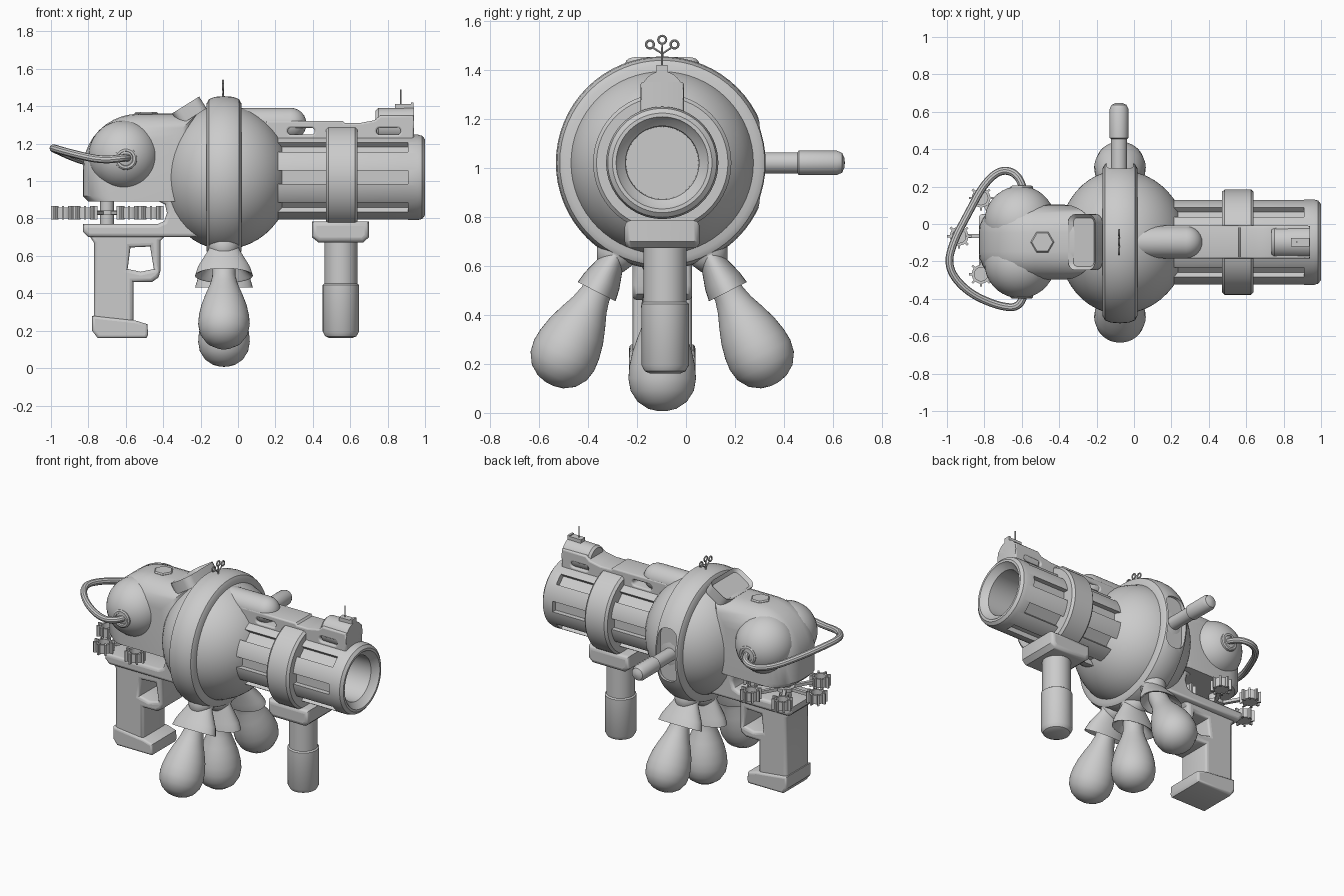
import bpy, bmesh
from math import pi, sin, cos, radians
from mathutils import Vector, Matrix

if "Cube" in bpy.data.objects:
    bpy.data.objects.remove(bpy.data.objects["Cube"])

CY, CZ = -0.097, 1.02            # main axis of the device
AX = (0, CY, CZ)


def add(name, bm):
    bmesh.ops.remove_doubles(bm, verts=bm.verts, dist=1e-5)
    bmesh.ops.recalc_face_normals(bm, faces=bm.faces)
    me = bpy.data.meshes.new(name)
    bm.to_mesh(me)
    bm.free()
    ob = bpy.data.objects.new(name, me)
    bpy.context.collection.objects.link(ob)
    return ob


def skin(name, rings):
    """Closed surface through a list of equal-length point rings, capped."""
    bm = bmesh.new()
    vs = [[bm.verts.new(p) for p in r] for r in rings]
    n = len(vs[0])
    for a, b in zip(vs, vs[1:]):
        for i in range(n):
            bm.faces.new((a[i], a[(i + 1) % n], b[(i + 1) % n], b[i]))
    bm.faces.new(vs[0])
    bm.faces.new(vs[-1])
    return add(name, bm)


def lathe(name, prof, origin=AX, axis=(1, 0, 0), seg=48, su=1, sv=1):
    """Turn (distance, radius) points about an axis; su/sv squash the section."""
    a = Vector(axis).normalized()
    u = Vector((1, 0, 0)) if abs(a.x) < 0.5 else Vector((0, 1, 0))
    v, o = a.cross(u), Vector(origin)
    return skin(name, [[o + a * d + u * (max(r, 1e-4) * su * cos(2 * pi * i / seg))
                        + v * (max(r, 1e-4) * sv * sin(2 * pi * i / seg))
                        for i in range(seg)] for d, r in prof])


def to_mesh(ob):
    """Bake curves and modifiers into a plain mesh object."""
    bpy.context.view_layer.update()
    ev = ob.evaluated_get(bpy.context.evaluated_depsgraph_get())
    me = bpy.data.meshes.new_from_object(ev)
    new = bpy.data.objects.new("part", me)
    new.matrix_world = ob.matrix_world.copy()
    name = ob.name
    bpy.data.objects.remove(ob)
    new.name = name
    bpy.context.collection.objects.link(new)
    return new


def plate(name, loops, half, bevel, y=CY):
    """Extrude x-z outlines (later ones are holes) along y with rounded rims."""
    cu = bpy.data.curves.new(name, 'CURVE')
    cu.dimensions, cu.fill_mode = '2D', 'BOTH'
    cu.extrude, cu.bevel_depth, cu.offset, cu.bevel_resolution = half - bevel, bevel, -bevel, 2
    for pts in loops:
        s = cu.splines.new('POLY')
        s.points.add(len(pts) - 1)
        for p, (x, z) in zip(s.points, pts):
            p.co = (x, z, 0, 1)
        s.use_cyclic_u = True
    ob = bpy.data.objects.new(name, cu)
    ob.rotation_euler = (pi / 2, 0, 0)
    ob.location.y = y
    bpy.context.collection.objects.link(ob)
    return to_mesh(ob)


def tube(name, pts, r, kind='NURBS', cyclic=False):
    cu = bpy.data.curves.new(name, 'CURVE')
    cu.dimensions, cu.bevel_depth, cu.bevel_resolution, cu.use_fill_caps = '3D', r, 3, True
    s = cu.splines.new(kind)
    s.points.add(len(pts) - 1)
    for p, c in zip(s.points, pts):
        p.co = (*c, 1)
    s.use_cyclic_u = cyclic
    if kind == 'NURBS':
        s.order_u, s.use_endpoint_u = 3, True
    ob = bpy.data.objects.new(name, cu)
    bpy.context.collection.objects.link(ob)
    return to_mesh(ob)


def box(bm, size, mat):
    return bmesh.ops.create_cube(bm, size=1, matrix=mat @ Matrix.Diagonal((*size, 1)))['verts']


def cut(ob, bm):
    c = add("cutter", bm)
    c.hide_render = True
    m = ob.modifiers.new("cut", 'BOOLEAN')
    m.operation, m.solver, m.object = 'DIFFERENCE', 'EXACT', c
    to_mesh(ob)
    bpy.data.objects.remove(c)


# Main globe and its belt, with a side slot for the handle
globe = []
for i in range(25):
    t = pi * i / 24
    globe.append((-0.075 - cos(t) * (0.33 if t < pi / 2 else 0.36), 0.385 * sin(t)))
lathe("globe", globe, seg=64)
belt = lathe("belt", [(-0.165, 0.3), (-0.168, 0.395), (-0.155, 0.418), (-0.125, 0.43), (-0.075, 0.434),
                      (-0.025, 0.43), (0.005, 0.418), (0.018, 0.395), (0.015, 0.3)], seg=64)
slot = bmesh.new()
vs = box(slot, (0.14, 0.3, 0.36), Matrix.Translation((-0.075, 0.43, CZ)))
ends = [e for e in slot.edges if abs(e.verts[0].co.y - e.verts[1].co.y) > 0.1]
bmesh.ops.bevel(slot, geom=ends, offset=0.06, segments=5, profile=0.5, affect='EDGES')
cut(belt, slot)
lathe("side_handle", [(0.2, 0.043), (0.455, 0.043), (0.46, 0.05), (0.615, 0.05), (0.637, 0.04), (0.646, 0.02),
                      (0.648, 0)], (-0.08, 0, CZ), (0, 1, 0), 32)

# Barrel with eight grooves and a deep bore
barrel = lathe("barrel", [(0.15, 0), (0.15, 0.229), (0.96, 0.229), (0.985, 0.222), (1.0, 0.203), (1.0, 0.188),
                          (0.985, 0.178), (0.96, 0.15), (0.6, 0.147), (0.6, 0)], seg=64)
grooves = bmesh.new()
for k in range(8):
    box(grooves, (0.81, 0.072, 0.08), Matrix.Translation(AX) @ Matrix.Rotation(k * pi / 4, 4, 'X')
        @ Matrix.Translation((0.505, 0, 0.233)))
cut(barrel, grooves)
lathe("barrel_band", [(0.47, 0.21), (0.47, 0.268), (0.485, 0.282), (0.625, 0.282), (0.64, 0.268), (0.64, 0.21)], seg=64)

# Foregrip
plate("foregrip_block", [[(0.395, 0.785), (0.395, 0.70), (0.43, 0.672), (0.67, 0.672), (0.70, 0.70), (0.70, 0.785)]],
      0.153, 0.025)
lathe("foregrip", [(0.16, 0), (0.16, 0.06), (0.17, 0.083), (0.195, 0.097), (0.445, 0.097), (0.452, 0.088),
                   (0.70, 0.088)], (0.55, -0.085, 0), (0, 0, 1), 40)


# Top rail with two slots, capsule and front sight
def pill(x0, x1, z0, z1):
    r, zc = (z1 - z0) / 2, (z0 + z1) / 2
    return ([(x1 - r + r * cos(a * pi / 6), zc + r * sin(a * pi / 6)) for a in range(-3, 4)]
            + [(x0 + r + r * cos(a * pi / 6), zc + r * sin(a * pi / 6)) for a in range(3, 10)])


plate("top_rail", [[(0.15, 1.215), (0.94, 1.215), (0.94, 1.35), (0.76, 1.35), (0.73, 1.325), (0.65, 1.31), (0.57, 1.31),
                    (0.56, 1.322), (0.15, 1.322)],
                   pill(0.265, 0.41, 1.248, 1.285), pill(0.74, 0.87, 1.248, 1.285)], 0.088, 0.01)
lathe("rail_hump", [(0.735, 0), (0.735, 0.075), (0.75, 0.088), (0.94, 0.092), (0.94, 0)], (0, CY, 1.302), seg=32, su=0.95)
lathe("rail_capsule", [(-0.05, 0.086), (0.28, 0.086)] + [(0.28 + 0.086 * sin(t * pi / 12), 0.086 * cos(t * pi / 12))
                                                        for t in range(1, 7)], (0, CY, 1.306), seg=32)
bm = bmesh.new()
box(bm, (0.09, 0.045, 0.03), Matrix.Translation((0.885, CY, 1.398)))
box(bm, (0.015, 0.045, 0.03), Matrix.Translation((0.932, CY, 1.405)))
add("front_sight", bm)
lathe("sight_pin", [(1.38, 0.004), (1.49, 0.004)], (0.87, CY, 0), (0, 0, 1), 8)

# Rounded rear body between the two side lobes
outline = [(-0.22, 0.89), (-0.8, 0.89), (-0.83, 0.92)]
outline += [(-0.53 - 0.3 * cos(a), 1.06 + 0.3 * sin(a)) for a in [pi * i / 20 for i in range(11)]] + [(-0.22, 1.36)]
side = [(0.05 + 0.15 * sin(i * pi / 12), 0.15 * (1 - cos(i * pi / 12))) for i in range(7)]
layers = [(-h, o) for h, o in reversed(side)] + side
skin("rear_body", [[(-0.525 + (x + 0.525) * (1 - o / 0.305), CY + h, 1.1 + (z - 1.1) * (1 - o / 0.26 * (z > 1.1)))
                    for x, z in outline] for h, o in layers])
for s, n in ((1, "back"), (-1, "front")):
    lathe(n + "_lobe", [(-0.19 * cos(pi * i / 18), 0.19 * sin(pi * i / 18)) for i in range(19)],
          (-0.61, CY + s * 0.11, 1.135), (0, s, 0))
    lathe(n + "_hose_socket", [(0.26, 0.062), (0.296, 0.06), (0.302, 0.052), (0.302, 0.04), (0.285, 0.034), (0.285, 0)],
          (-0.6, CY, 1.12), (0, s, 0), 32)
tube("hose", [(-0.585, -0.36, 1.125), (-0.6, -0.45, 1.125), (-0.73, -0.44, 1.11), (-0.9, -0.36, 1.15),
              (-1.0, -0.23, 1.18), (-0.965, -0.09, 1.165), (-0.89, 0.05, 1.13), (-0.8, 0.22, 1.10), (-0.7, 0.30, 1.10),
              (-0.6, 0.25, 1.12), (-0.585, 0.15, 1.125)], 0.021)
lathe("hex_nut", [(1.32, 0.063), (1.362, 0.063), (1.37, 0.056)], (-0.49, CY, 0), (0, 0, 1), 6)

# Tilted viewfinder with a recessed window
bm = bmesh.new()
box(bm, (0.17, 0.30, 0.075), Matrix())
bmesh.ops.bevel(bm, geom=[e for e in bm.edges if abs(e.verts[0].co.z - e.verts[1].co.z) > 0.05],
                offset=0.045, segments=4, profile=0.5, affect='EDGES')
top = [f for f in bm.faces if f.normal.z > 0.9]
bmesh.ops.inset_region(bm, faces=top, thickness=0.02)
bmesh.ops.translate(bm, verts=top[0].verts, vec=(0, 0, -0.02))
bm.transform(Matrix.Translation((-0.26, CY, 1.375)) @ Matrix.Rotation(radians(-32), 4, 'Y'))
add("viewfinder", bm)

# Lower frame and pistol grip with finger opening
plate("lower_frame", [[(-0.80, 0.70), (-0.83, 0.73), (-0.83, 0.77), (-0.43, 0.77), (-0.395, 0.785), (-0.38, 0.83),
                       (-0.39, 0.875), (-0.43, 0.895), (-0.45, 0.95), (-0.2, 0.95), (-0.17, 0.70)]], 0.15, 0.02)
plate("grip", [[(-0.80, 0.715), (-0.77, 0.67), (-0.77, 0.29), (-0.78, 0.21), (-0.76, 0.185), (-0.56, 0.185),
                (-0.56, 0.46), (-0.46, 0.46), (-0.425, 0.485), (-0.415, 0.52), (-0.415, 0.68), (-0.38, 0.715)],
               [(-0.575, 0.645), (-0.47, 0.65), (-0.45, 0.53), (-0.52, 0.515), (-0.59, 0.53)]], 0.122, 0.02)
plate("grip_foot", [[(-0.78, 0.28), (-0.78, 0.20), (-0.75, 0.16), (-0.49, 0.16), (-0.48, 0.18), (-0.485, 0.235),
                     (-0.55, 0.255)]], 0.135, 0.015)

# Rotor of six toothed cups on a post
RX, RY = -0.70, -0.065
lathe("rotor_post", [(0.75, 0.037), (0.92, 0.037)], (RX, RY, 0), (0, 0, 1), 24)
lathe("rotor_hub", [(0.818, 0.06), (0.842, 0.06)], (RX, RY, 0), (0, 0, 1), 24)
for k in range(6):
    c, s = cos(k * pi / 3), sin(k * pi / 3)
    p = (RX + 0.235 * c, RY + 0.235 * s, 0.83)
    lathe(f"rotor_cup_{k}", [(-0.03, 0.036), (-0.03, 0.05), (0.03, 0.05), (0.03, 0.036), (-0.03, 0.036)], p, (0, 0, 1), 24)
    bm = bmesh.new()
    for j in range(8):
        box(bm, (0.024, 0.012, 0.072), Matrix.Translation(p) @ Matrix.Rotation(j * pi / 4, 4, 'Z')
            @ Matrix.Translation((0.054, 0, 0)))
    box(bm, (0.16, 0.022, 0.02), Matrix.Translation((RX + 0.12 * c, RY + 0.12 * s, 0.83))
        @ Matrix.Rotation(k * pi / 3, 4, 'Z'))
    add(f"rotor_teeth_{k}", bm)

# Three bulbs in flared sockets hanging from the belt
for n, deg in (("left", -27), ("middle", 0), ("right", 27)):
    o, d = (-0.075, CY, CZ), (0, sin(radians(deg)), -cos(radians(deg)))
    lathe(n + "_bulb_stub", [(0.33, 0.085), (0.43, 0.08), (0.47, 0.06), (0.49, 0.03)], o, d, 32)
    lathe(n + "_bulb_socket", [(0.40, 0.075), (0.44, 0.085), (0.54, 0.14), (0.59, 0.155), (0.585, 0.14), (0.5, 0.06)],
          o, d, 32, sv=0.56)
    lathe(n + "_bulb", [(0.48, 0.06), (0.60, 0.063), (0.65, 0.076), (0.71, 0.10), (0.77, 0.121), (0.83, 0.134),
                        (0.88, 0.138), (0.93, 0.129), (0.975, 0.1), (1.003, 0.058), (1.012, 0.02), (1.013, 0)], o, d)

# Tiny three-ringed ornament on the crown
for n, dy, z in (("a", -0.05, 1.503), ("b", 0, 1.522), ("c", 0.05, 1.503)):
    tube("crown_ring_" + n, [(-0.08, CY + dy + 0.016 * cos(i * pi / 8), z + 0.016 * sin(i * pi / 8))
                             for i in range(16)], 0.005, 'POLY', True)
    tube("crown_stalk_" + n, [(-0.08, CY, 1.465), (-0.08, CY + dy * 0.7, z - 0.015)], 0.004, 'POLY')
lathe("crown_pin", [(1.43, 0.008), (1.47, 0.004)], (-0.08, CY, 0), (0, 0, 1), 8)

# Smooth shading with crisp edges
bpy.ops.object.select_all(action='SELECT')
bpy.context.view_layer.objects.active = bpy.context.selected_objects[0]
bpy.ops.object.shade_smooth_by_angle(angle=radians(35))
